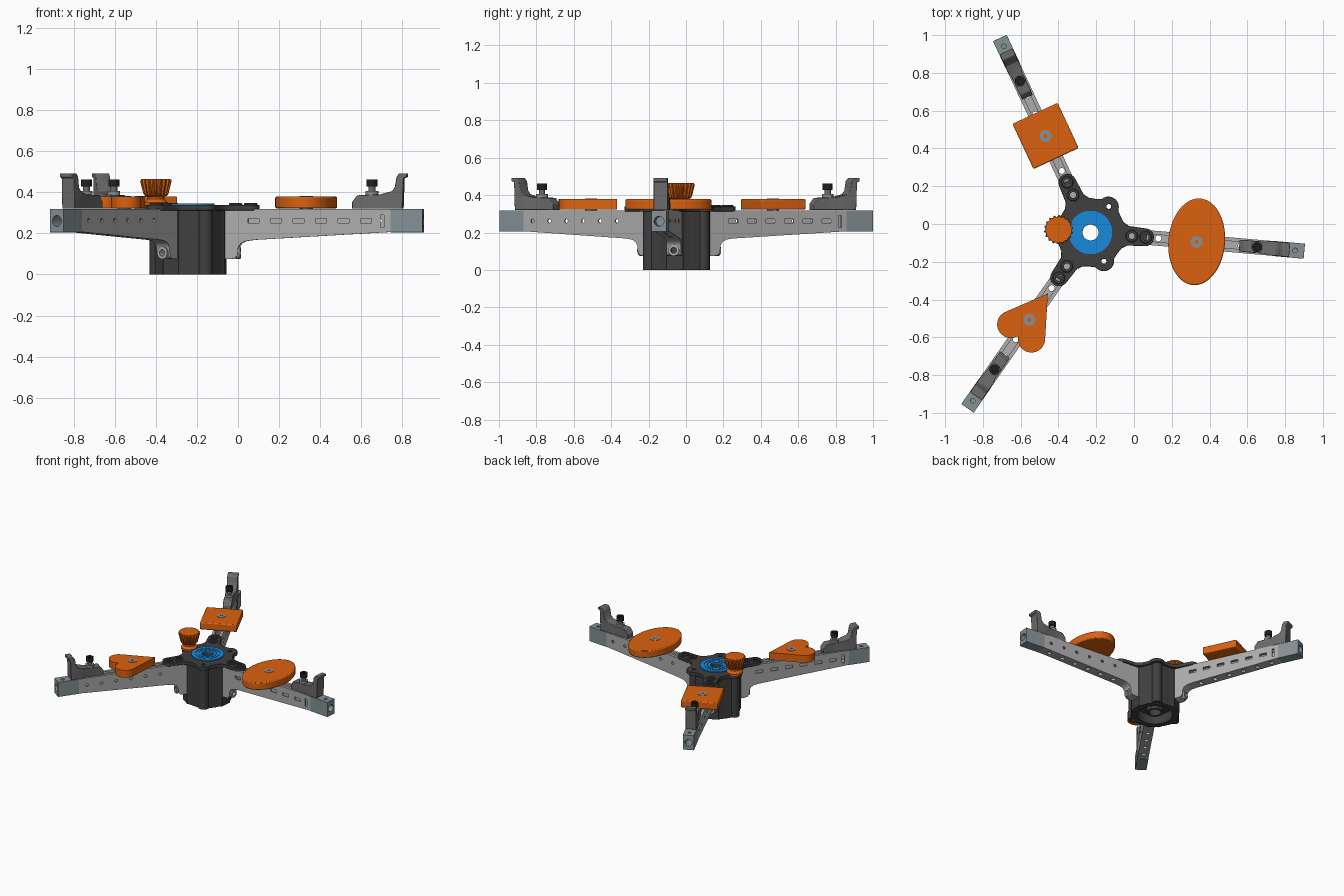
import bpy, bmesh
from math import sin, cos, pi, radians, asin, atan2, hypot
from mathutils import Matrix

if "Cube" in bpy.data.objects:
    bpy.data.objects.remove(bpy.data.objects["Cube"])

HUB = (-0.23, -0.045, 0)
ARMS = (-5, 115, 235)


def material(name, r, g, b):
    m = bpy.data.materials.new(name)
    m.diffuse_color = (r, g, b, 1)
    m.use_nodes = True
    m.node_tree.nodes["Principled BSDF"].inputs["Base Color"].default_value = m.diffuse_color
    return m


ORANGE = material("orange", 0.72, 0.12, 0.005)
BLUE = material("blue", 0.01, 0.25, 0.72)
LIGHT = material("light_grey", 0.42, 0.42, 0.42)
MID = material("mid_grey", 0.15, 0.15, 0.15)
DARK = material("dark_grey", 0.05, 0.05, 0.052)
STEEL = material("blue_grey", 0.24, 0.29, 0.31)
BLACK = material("black", 0.015, 0.015, 0.015)


def make(name, bm, mat):
    bmesh.ops.recalc_face_normals(bm, faces=bm.faces)
    me = bpy.data.meshes.new(name)
    bm.to_mesh(me)
    bm.free()
    ob = bpy.data.objects.new(name, me)
    bpy.context.collection.objects.link(ob)
    if mat:
        me.materials.append(mat)
    return ob


def prism(name, pts, h0, h1, mat=None, axis='z'):
    """Extrude a 2D outline along the given axis."""
    put = {'z': lambda a, b, h: (a, b, h),
           'y': lambda a, b, h: (a, h, b),
           'x': lambda a, b, h: (h, a, b)}[axis]
    bm = bmesh.new()
    lo = [bm.verts.new(put(a, b, h0)) for a, b in pts]
    hi = [bm.verts.new(put(a, b, h1)) for a, b in pts]
    n = len(pts)
    bm.faces.new(lo)
    bm.faces.new(hi)
    for i in range(n):
        j = (i + 1) % n
        bm.faces.new((lo[i], lo[j], hi[j], hi[i]))
    return make(name, bm, mat)


def arc(cx, cy, r, a0, a1, n):
    return [(cx + r * cos(radians(a0 + (a1 - a0) * i / n)),
             cy + r * sin(radians(a0 + (a1 - a0) * i / n))) for i in range(n + 1)]


def circle(cx, cy, r, n=24):
    return arc(cx, cy, r, 0, 360, n)[:-1]


def rect(a0, b0, a1, b1):
    return [(a0, b0), (a1, b0), (a1, b1), (a0, b1)]


def lathe(name, prof, mat, seg=64, closed=False, tooth=None):
    """Spin (radius, z) points; tooth scales the radius per ring for ridges."""
    bm = bmesh.new()
    rings = []
    for k, (r, z) in enumerate(prof):
        ring = []
        for i in range(seg):
            s = 1 - tooth[k] if tooth and i % 4 < 2 else 1
            a = 2 * pi * i / seg
            ring.append(bm.verts.new((r * s * cos(a), r * s * sin(a), z)))
        rings.append(ring)
    pairs = list(zip(rings, rings[1:])) + ([(rings[-1], rings[0])] if closed else [])
    for p, q in pairs:
        for i in range(seg):
            j = (i + 1) % seg
            bm.faces.new((p[i], p[j], q[j], q[i]))
    if not closed:
        bm.faces.new(rings[0])
        bm.faces.new(rings[-1])
    return make(name, bm, mat)


def activate(ob):
    bpy.ops.object.select_all(action='DESELECT')
    ob.select_set(True)
    bpy.context.view_layer.objects.active = ob


def cut(ob, cutters):
    for c in cutters:
        m = ob.modifiers.new("cut", 'BOOLEAN')
        m.operation, m.solver, m.object = 'DIFFERENCE', 'EXACT', c
        activate(ob)
        bpy.ops.object.modifier_apply(modifier=m.name)
        bpy.data.objects.remove(c)


def finish(ob, bevel=0):
    if bevel:
        m = ob.modifiers.new("bevel", 'BEVEL')
        m.width, m.segments, m.limit_method = bevel, 2, 'ANGLE'
    activate(ob)
    bpy.ops.object.shade_smooth_by_angle(angle=radians(35))
    return ob


def place(ob, angle, r=0):
    ob.matrix_world = (Matrix.Translation(HUB) @ Matrix.Rotation(radians(angle), 4, 'Z')
                       @ Matrix.Translation((r, 0, 0)))


def on_each_arm(ob):
    for i, a in enumerate(ARMS):
        o = ob if i == 0 else ob.copy()
        if i:
            bpy.context.collection.objects.link(o)
        place(o, a)


def three_fold(sector):
    return [(x * cos(t) - y * sin(t), x * sin(t) + y * cos(t))
            for t in (0, 2 * pi / 3, 4 * pi / 3) for x, y in sector]


def polar(r, deg):
    return r * cos(radians(deg)), r * sin(radians(deg))


# hub body and lobed top plate
bx, by = polar(0.165, 60)
body_sec = [(0.142, -0.09), (0.155, -0.06), (0.17, -0.045), (0.17, 0.045), (0.155, 0.06),
            (0.142, 0.09)] + arc(bx, by, 0.036, -20, 140, 12)
plate_sec = [(0.15, -0.1), (0.17, -0.07), (0.2, -0.052)] + arc(0.29, 0, 0.047, -90, 90, 16) + \
            [(0.2, 0.052), (0.17, 0.07), (0.15, 0.1)] + arc(bx, by, 0.055, -15, 135, 14)


def hub_holes():
    return [prism("cutter", circle(0, 0, 0.042, 48), -0.1, 0.5)] + \
           [prism("cutter", circle(*polar(0.168, a), 0.013), -0.1, 0.5) for a in (60, 180, 300)]


body = prism("hub_body", three_fold(body_sec), 0, 0.335, DARK)
cut(body, [prism("cutter", circle(0, 0, 0.125, 48), -0.1, 0.075)] + hub_holes())
plate = prism("hub_top_plate", three_fold(plate_sec), 0.312, 0.339, DARK)
cut(plate, hub_holes() + [prism("cutter", circle(*polar(r, a), 0.016), 0.2, 0.5)
                          for a in (0, 120, 240) for r in (0.219, 0.293)])
for ob in (body, finish(plate, 0.003)):
    finish(ob)
    place(ob, -5)

# raised bolt rims on the plate, blue bearing ring, inner ring under the hub
for r in (0.219, 0.293):
    rim = lathe("bolt_rim", [(0.016, 0.33), (0.033, 0.33), (0.033, 0.343), (0.029, 0.347), (0.016, 0.347)],
                DARK, 24, True)
    rim.data.transform(Matrix.Translation((r, 0, 0)))
    on_each_arm(finish(rim))
dial = lathe("blue_dial", [(0.042, 0.33), (0.115, 0.33), (0.115, 0.346), (0.088, 0.346), (0.088, 0.342),
                           (0.083, 0.342), (0.083, 0.346), (0.066, 0.346), (0.066, 0.342),
                           (0.061, 0.342), (0.061, 0.346), (0.042, 0.346)], BLUE, 64, True)
place(finish(dial), 0)
sleeve = lathe("hub_inner_sleeve", [(0.043, 0.02), (0.06, 0.02), (0.06, 0.08), (0.043, 0.08)], DARK, 48, True)
place(finish(sleeve), 0)

# tapered hollow arm with a foot against the hub
arm = prism("arm", [(0.15, 0.075), (0.2, 0.075), (0.22, 0.08), (0.232, 0.095), (0.235, 0.13), (0.247, 0.15),
                    (0.27, 0.162), (0.31, 0.168), (0.985, 0.207), (0.985, 0.318), (0.15, 0.318)],
            -0.039, 0.039, LIGHT, 'y')
cutters = [prism("cutter", [(0.28, 0.185), (1.0, 0.222), (1.0, 0.302), (0.28, 0.302)], -0.03, 0.03, axis='y'),
           prism("cutter", rect(0.28, 0.29, 1.0, 0.4), -0.019, 0.019, axis='y'),
           prism("cutter", circle(0, 0.105, 0.018), 0.1, 0.3, axis='x'),
           prism("cutter", rect(0.93, 0.228, 0.948, 0.29), -0.1, -0.01, axis='y')]
for i in range(6):
    r = 0.31 + 0.11 * i
    cutters += [prism("cutter", rect(r - 0.027, 0.25, r + 0.027, 0.272), -0.1, -0.01, axis='y'),
                prism("cutter", circle(r + 0.06, 0.262, 0.011, 16), 0.01, 0.1, axis='y'),
                prism("cutter", circle(r + 0.05, 0, 0.016, 16), 0.1, 0.24)]
cut(arm, cutters)
on_each_arm(finish(arm))

# foot bolt seat
seat = prism("foot_bolt_seat", circle(0, 0.105, 0.03), 0.22, 0.243, LIGHT, 'x')
cut(seat, [prism("cutter", circle(0, 0.105, 0.016), 0.1, 0.3, axis='x')])
on_each_arm(finish(seat))

# end block
block = prism("arm_end_block", rect(0.978, -0.04, 1.136, 0.04), 0.205, 0.319, STEEL)
cut(block, [prism("cutter", circle(0, 0.26, 0.026), 1.03, 1.2, axis='x'),
            prism("cutter", circle(1.087, 0, 0.012), 0.27, 0.4)])
on_each_arm(finish(block, 0.002))

# sliding jaw with outward hook, washer and socket screw
jaw = prism("sliding_jaw", [(0.79, 0.32), (0.79, 0.352), (0.815, 0.385), (0.93, 0.39), (0.985, 0.405),
                            (1.0, 0.425), (1.008, 0.475), (1.022, 0.492), (1.058, 0.492), (1.058, 0.474),
                            (1.042, 0.468), (1.037, 0.32)], -0.038, 0.038, MID, 'y')
cut(jaw, [prism("cutter", [(0.7, s * 0.1), (0.7, s * 0.026), (0.83, s * 0.032), (0.93, s * 0.032),
                           (0.95, s * 0.04), (0.95, s * 0.1)], 0.2, 0.6) for s in (1, -1)])
on_each_arm(finish(jaw, 0.003))
washer = prism("jaw_washer", circle(0.885, 0, 0.031), 0.38, 0.405, STEEL)
on_each_arm(finish(washer))
screw = prism("jaw_screw", circle(0.885, 0, 0.017), 0.4, 0.43, MID)
on_each_arm(finish(screw))
head = prism("jaw_screw_head", circle(0.885, 0, 0.027), 0.428, 0.461, BLACK)
cut(head, [prism("cutter", circle(0.885, 0, 0.014, 6), 0.445, 0.5)])
on_each_arm(finish(head))

# orange pads: oval, square and heart
d = hypot(0.247, 0.067)
t = 90 + (atan2(0.067, 0.247) + asin(0.072 / d)) * 180 / pi
lobe = arc(0.077, 0.067, 0.072, t, -68, 24)
heart = [(-0.17, 0)] + lobe + [(x, -y) for x, y in reversed(lobe)]
oval = [(0.15 * x, 0.23 * y) for x, y in circle(0, 0, 1, 72)]
for name, pts, a in (("oval_pad", oval, -5),
                     ("square_pad", rect(-0.132, -0.132, 0.132, 0.132), 115),
                     ("heart_pad", heart, 235)):
    pad = prism(name, pts, 0.322, 0.379, ORANGE)
    place(finish(pad, 0.007), a, 0.564)
    bolt = lathe("pad_screw", [(0.011, 0.31), (0.032, 0.31), (0.032, 0.382), (0.011, 0.382)], STEEL, 32, True)
    place(finish(bolt), a, 0.564)

# ridged knob on the free lobe of the hub
knob = lathe("ridged_knob", [(0.058, 0.336), (0.058, 0.35), (0.042, 0.366), (0.042, 0.378), (0.056, 0.384),
                             (0.062, 0.395), (0.077, 0.455), (0.071, 0.465)],
             ORANGE, 72, tooth=[0, 0, 0, 0, 0.08, 0.1, 0.1, 0.05])
place(finish(knob), 175, 0.17)
